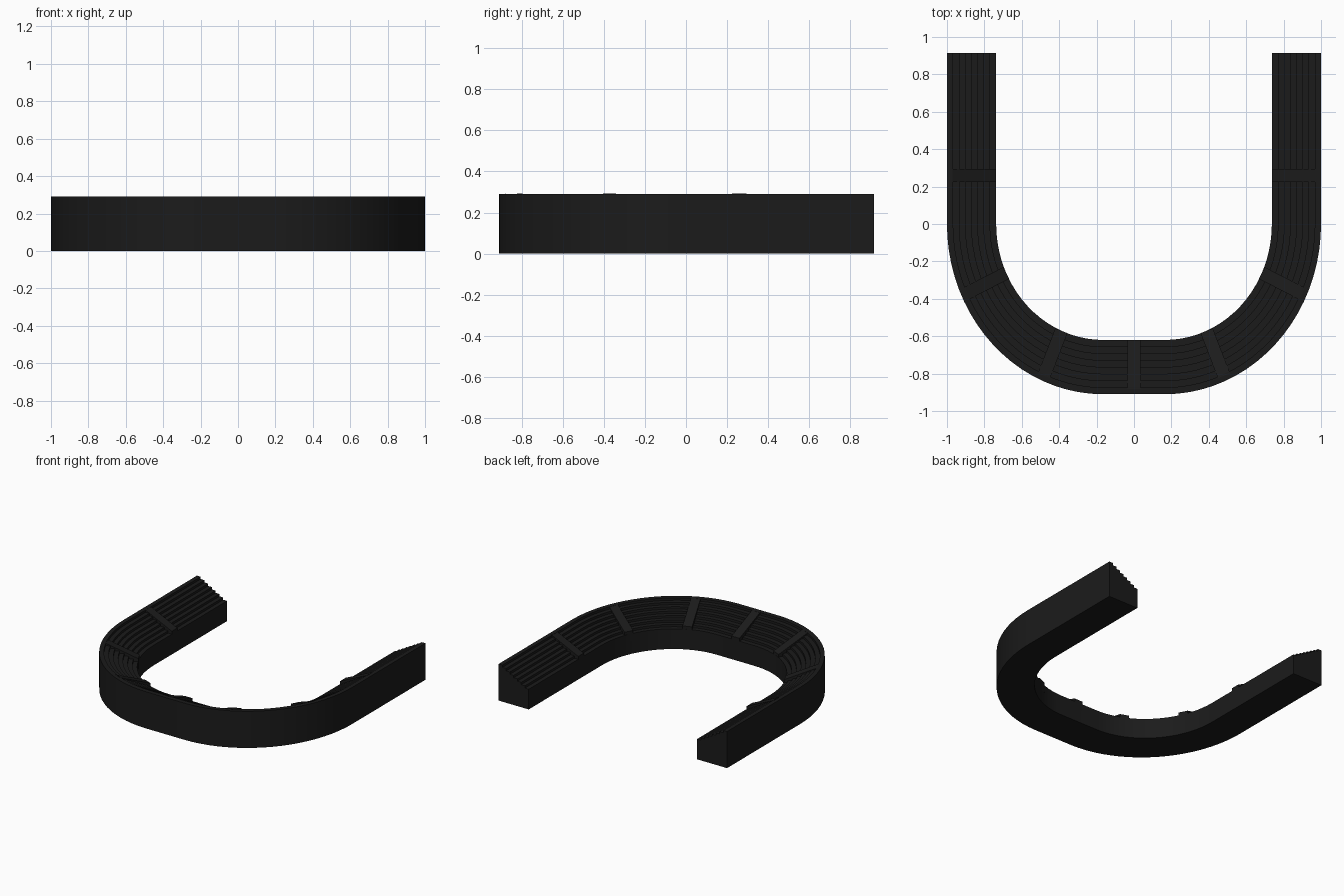
import bpy, bmesh, math
from mathutils import Vector

if "Cube" in bpy.data.objects:
    bpy.data.objects.remove(bpy.data.objects["Cube"])

ROWS, SEG = 8, 20
Y_END, CX = 0.915, 0.165
Z_IN, Z_OUT = 0.16, 0.29

mat = bpy.data.materials.new("dark_concrete")
mat.diffuse_color = (0.011, 0.011, 0.011, 1)
mat.use_nodes = True
mat.node_tree.nodes["Principled BSDF"].inputs["Base Color"].default_value = mat.diffuse_color


def pair(theta):
    """Inner and outer plan points on the right-hand corner."""
    c, s = math.cos(theta), math.sin(theta)
    return (Vector((CX + 0.572 * c, -0.62 * s, 0)),
            Vector((CX + 0.835 * c, -0.91 * s, 0)))


def make(name, bm):
    bmesh.ops.recalc_face_normals(bm, faces=bm.faces[:])
    me = bpy.data.meshes.new(name)
    bm.to_mesh(me)
    bm.free()
    me.materials.append(mat)
    ob = bpy.data.objects.new(name, me)
    bpy.context.collection.objects.link(ob)
    return ob


def loft(name, stations, profile):
    """Sweep a closed (across, z) profile along inner/outer point pairs."""
    bm = bmesh.new()
    rings = []
    for a, b in stations:
        rings.append([bm.verts.new(a.lerp(b, s) + Vector((0, 0, z))) for s, z in profile])
    n = len(profile)
    for r0, r1 in zip(rings, rings[1:]):
        for i in range(n):
            j = (i + 1) % n
            bm.faces.new((r0[i], r0[j], r1[j], r1[i]))
    bm.faces.new(rings[0])
    bm.faces.new(rings[-1])
    return make(name, bm)


# U-shaped plan: right arm, right corner, then mirrored
half = [(Vector((0.737, Y_END, 0)), Vector((1, Y_END, 0)))]
half += [pair(math.pi / 2 * i / SEG) for i in range(SEG + 1)]


def flip(p):
    return Vector((-p.x, p.y, p.z))


path = half + [(flip(a), flip(b)) for a, b in reversed(half)]

# Stepped seating tiers
steps = [(0, 0)]
for i in range(ROWS):
    z = Z_IN + (Z_OUT - Z_IN) * i / (ROWS - 1)
    steps += [(i / ROWS, z), ((i + 1) / ROWS, z)]
steps.append((1, 0))
stand = loft("stand_tiers", path, steps)
bpy.ops.object.select_all(action='DESELECT')
stand.select_set(True)
bpy.context.view_layer.objects.active = stand
bpy.ops.object.shade_smooth_by_angle(angle=math.radians(25))

# Sloping aisles over the tiers
aisle_profile = [(0, 0.1), (0, 0.183), (0.06, 0.19), (0.9, 0.292), (0.9, 0.1)]


def aisle(name, a, b, width=0.07):
    side = (b - a).normalized().cross(Vector((0, 0, 1))) * width / 2
    loft(name, [(a - side, b - side), (a + side, b + side)], aisle_profile)


spots = [(Vector((0.737, 0.26, 0)), Vector((1, 0.26, 0))),
         pair(math.radians(25)), pair(math.radians(67))]
for k, (a, b) in enumerate(spots):
    aisle(f"aisle_right_{k}", a, b)
    aisle(f"aisle_left_{k}", flip(a), flip(b))
aisle("aisle_centre", Vector((0, -0.62, 0)), Vector((0, -0.91, 0)))
